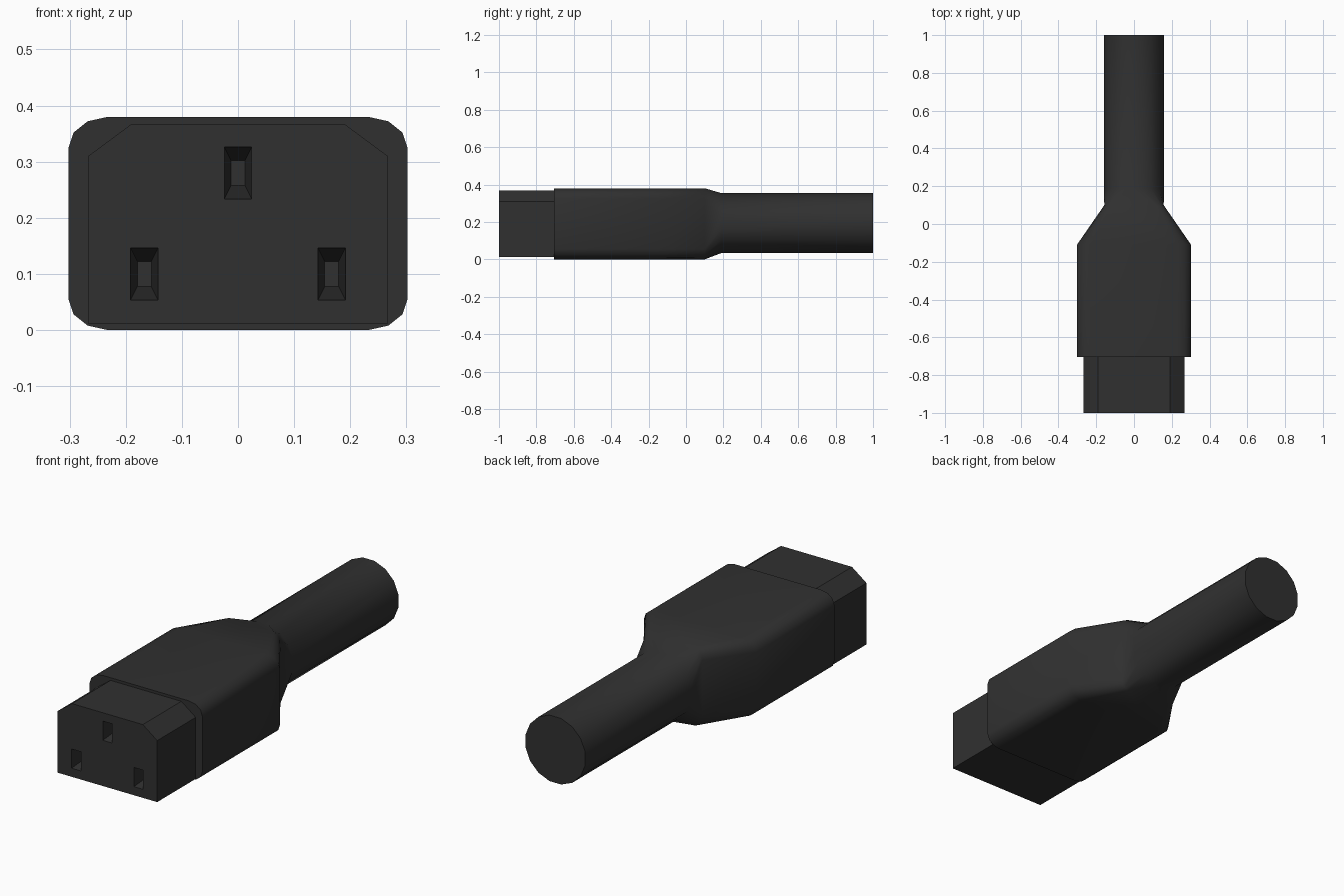
import bpy, bmesh, math

if "Cube" in bpy.data.objects:
    bpy.data.objects.remove(bpy.data.objects["Cube"])

black = bpy.data.materials.new("black_plastic")
black.diffuse_color = (0.03, 0.03, 0.03, 1)
black.use_nodes = True
black.node_tree.nodes["Principled BSDF"].inputs["Base Color"].default_value = black.diffuse_color


def ring(bm, pts, y):
    return [bm.verts.new((x, y, z)) for x, z in pts]


def bridge(bm, a, b):
    n = len(a)
    for i in range(n):
        j = (i + 1) % n
        bm.faces.new((a[i], a[j], b[j], b[i]))


def finish(bm, name):
    bmesh.ops.recalc_face_normals(bm, faces=bm.faces[:])
    me = bpy.data.meshes.new(name)
    bm.to_mesh(me)
    bm.free()
    me.materials.append(black)
    ob = bpy.data.objects.new(name, me)
    bpy.context.collection.objects.link(ob)
    return ob


def mirrored(corner, sx=1.0, zc=0.19):
    # full 16-point loop from one rounded corner
    right = [(x * sx, z) for x, z in corner]
    right = [(x, -z) for x, z in reversed(right)] + right
    loop = right + [(-x, z) for x, z in reversed(right)]
    return [(x, z + zc) for x, z in loop]


# Grip: rounded-rectangle body lofted through a taper into the round cable
corner = [(0.302, 0.135), (0.293, 0.162), (0.268, 0.182), (0.232, 0.19)]
r = 0.163
arc = [(r * math.cos(math.radians(a)), r * math.sin(math.radians(a)))
       for a in (11.25, 33.75, 56.25, 78.75)]
bm = bmesh.new()
rings = [ring(bm, mirrored(corner), -0.705),
         ring(bm, mirrored(corner), -0.11),
         ring(bm, mirrored(corner, 0.52), 0.10),
         ring(bm, mirrored(arc, zc=0.194), 0.19),
         ring(bm, mirrored(arc, zc=0.194), 1.0)]
for a, b in zip(rings, rings[1:]):
    bridge(bm, a, b)
bm.faces.new(rings[0])
bm.faces.new(rings[-1])
grip = finish(bm, "grip_and_cable")
bpy.context.view_layer.objects.active = grip
grip.select_set(True)
bpy.ops.object.shade_smooth_by_angle(angle=math.radians(50))

# Socket nose: chamfered block with three tapered pin slots in its front
outline = [(-0.267, 0.012), (0.267, 0.012), (0.267, 0.31),
           (0.19, 0.367), (-0.19, 0.367), (-0.267, 0.31)]


def rect(cx, cz, w, h):
    return [(cx - w, cz - h), (cx + w, cz - h), (cx + w, cz + h), (cx - w, cz + h)]


bm = bmesh.new()
front, back = ring(bm, outline, -1.0), ring(bm, outline, -0.70)
bridge(bm, front, back)
bm.faces.new(back)
loops = [front]
for cx, cz in ((0, 0.28), (-0.167, 0.1), (0.167, 0.1)):
    mouth = ring(bm, rect(cx, cz, 0.0245, 0.0465), -1.0)
    floor = ring(bm, rect(cx, cz, 0.0125, 0.0225), -0.85)
    bridge(bm, mouth, floor)
    bm.faces.new(floor)
    loops.append(mouth)
edges = [bm.edges.get((l[i], l[i - 1])) for l in loops for i in range(len(l))]
bmesh.ops.triangle_fill(bm, edges=edges, use_beauty=True, normal=(0, -1, 0))
finish(bm, "socket_nose")
